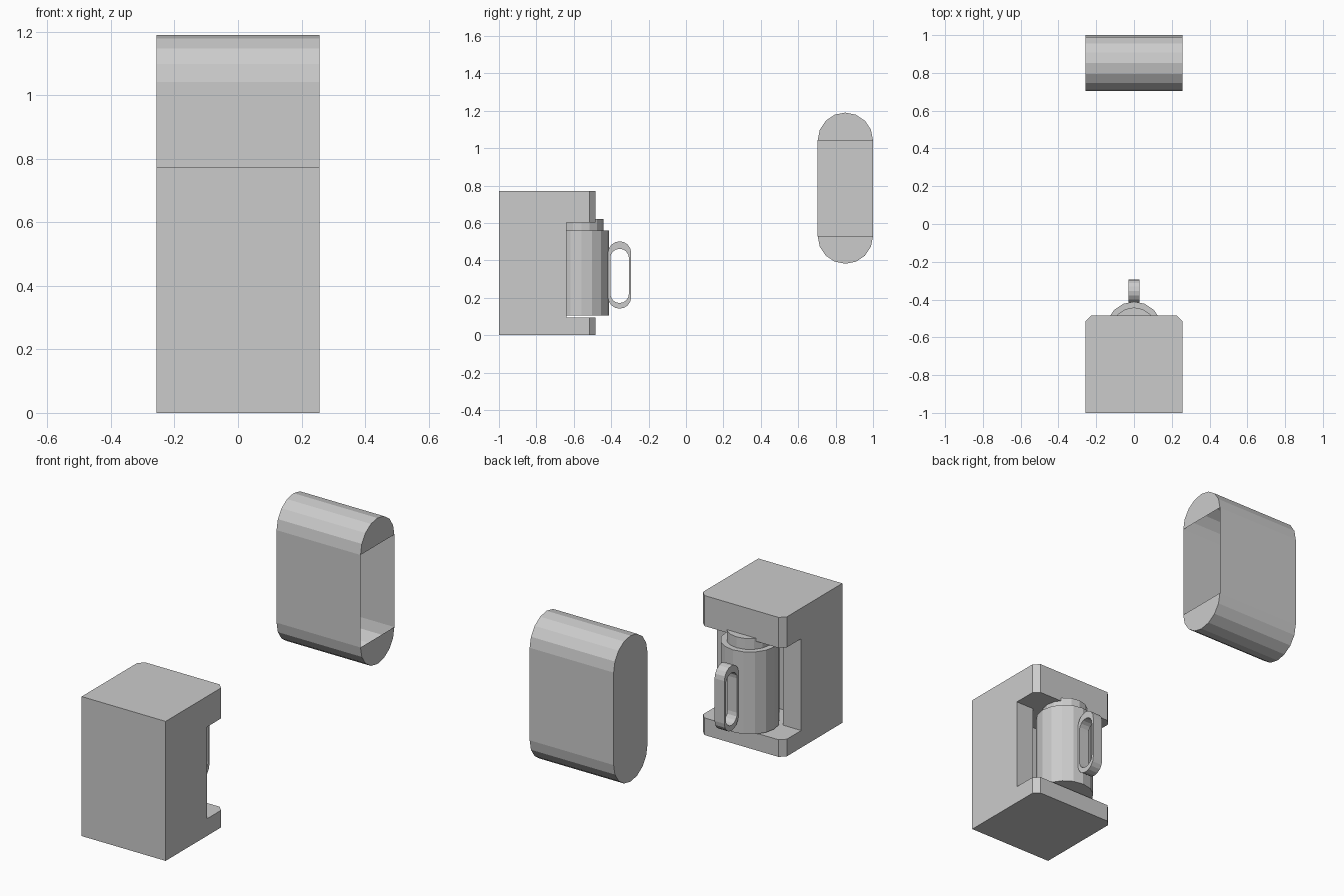
import bpy, bmesh, math
from mathutils import Matrix

if "Cube" in bpy.data.objects:
    bpy.data.objects.remove(bpy.data.objects["Cube"])


def finish(name, bm):
    bmesh.ops.recalc_face_normals(bm, faces=bm.faces)
    mesh = bpy.data.meshes.new(name)
    bm.to_mesh(mesh)
    bm.free()
    ob = bpy.data.objects.new(name, mesh)
    bpy.context.collection.objects.link(ob)
    return ob


def prism(name, outline, z0, z1):
    bm = bmesh.new()
    lo = [bm.verts.new((x, y, z0)) for x, y in outline]
    hi = [bm.verts.new((x, y, z1)) for x, y in outline]
    bm.faces.new(lo)
    bm.faces.new(hi)
    for i in range(len(lo)):
        j = (i + 1) % len(lo)
        bm.faces.new((lo[i], lo[j], hi[j], hi[i]))
    return finish(name, bm)


def rect(x, y0, y1):
    return [(-x, y0), (x, y0), (x, y1), (-x, y1)]


def pill(cy, r, cap, z0, z1, n=8):
    """Upright rounded outline in the YZ plane; top arc first, then bottom."""
    pts = []
    for zc, start, sign in ((z1 - cap, 0, 1), (z0 + cap, math.pi, 1)):
        for i in range(n + 1):
            a = start + math.pi * i / n
            pts.append((cy + r * math.cos(a), zc + cap * math.sin(a)))
    return pts


def loop(bm, pts, x):
    return [bm.verts.new((x, y, z)) for y, z in pts]


def bridge(bm, a, b):
    for i in range(len(a)):
        j = (i + 1) % len(a)
        bm.faces.new((a[i], a[j], b[j], b[i]))


def cylinder(name, r, y, z0, z1, sides=16):
    bm = bmesh.new()
    bmesh.ops.create_cone(bm, cap_ends=True, segments=sides, radius1=r, radius2=r,
                          depth=z1 - z0, matrix=Matrix.Translation((0, y, (z0 + z1) / 2)))
    return finish(name, bm)


# Machine housing: block with two chamfered upright corners
W, C, Y = 0.257, 0.03, -0.485
housing = prism("machine_housing", [(-W, -1), (W, -1), (W, Y - C), (W - C, Y),
                                    (C - W, Y), (-W, Y - C)], 0, 0.772)

# Full-width notch and the deeper pocket behind the jug
for outline in (rect(0.4, -0.64, -0.3), rect(0.147, -0.79, -0.35)):
    cutter = prism("cutter", outline, 0.095, 0.603)
    cutter.hide_render = True
    mod = housing.modifiers.new("cut", "BOOLEAN")
    mod.operation, mod.solver, mod.object = "DIFFERENCE", "EXACT", cutter
    bpy.context.view_layer.objects.active = housing
    bpy.ops.object.modifier_apply(modifier=mod.name)
    bpy.data.objects.remove(cutter)

# Jug and lid
cylinder("jug_body", 0.149, -0.56, 0.105, 0.56)
cylinder("jug_lid", 0.118, -0.56, 0.56, 0.62)

# Jug handle: upright ring
bm = bmesh.new()
outer, inner = pill(-0.355, 0.062, 0.062, 0.142, 0.502), pill(-0.355, 0.05, 0.05, 0.172, 0.462)
rings = [loop(bm, outer, -0.03), loop(bm, outer, 0.03),
         loop(bm, inner, 0.03), loop(bm, inner, -0.03)]
for k in range(4):
    bridge(bm, rings[k], rings[(k + 1) % 4])
finish("jug_handle", bm)

# Rounded tank: hollow shell, right end open between its two half-round caps
bm = bmesh.new()
shape = pill(0.852, 0.148, 0.148, 0.382, 1.19)
left, right = loop(bm, shape, -W), loop(bm, shape, W)
bridge(bm, left, right)
bm.faces.new(left)
bm.faces.new(right[:9])
bm.faces.new(right[9:])
finish("rounded_tank", bm)
